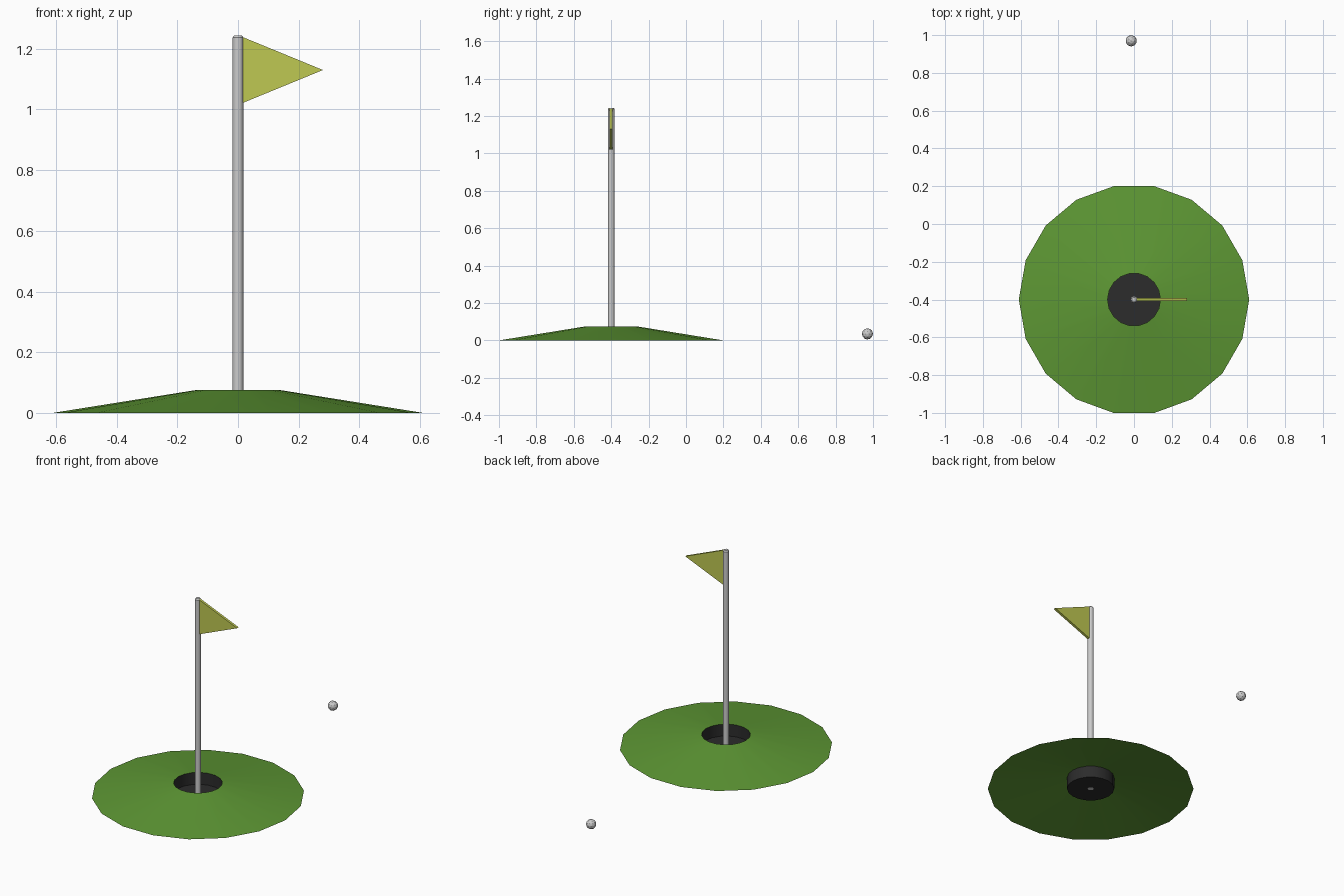
import bpy, bmesh, math

if "Cube" in bpy.data.objects:
    bpy.data.objects.remove(bpy.data.objects["Cube"])

CY = -0.4  # centre of the green in y


def material(name, rgb):
    m = bpy.data.materials.new(name)
    m.diffuse_color = (*rgb, 1.0)
    m.use_nodes = True
    m.node_tree.nodes["Principled BSDF"].inputs["Base Color"].default_value = m.diffuse_color
    return m


def add_object(name, bm, mat=None, smooth=False, loc=(0, CY, 0)):
    bmesh.ops.recalc_face_normals(bm, faces=bm.faces)
    me = bpy.data.meshes.new(name)
    bm.to_mesh(me)
    bm.free()
    ob = bpy.data.objects.new(name, me)
    bpy.context.collection.objects.link(ob)
    ob.location = loc
    if mat:
        me.materials.append(mat)
    if smooth:
        bpy.context.view_layer.objects.active = ob
        ob.select_set(True)
        bpy.ops.object.shade_smooth_by_angle(angle=math.radians(35))
        ob.select_set(False)
    return ob


def lathe(profile, sides, cap_start=False, cap_end=False, flip=False):
    """Revolve (radius, z) points around z."""
    bm = bmesh.new()
    rings = [[bm.verts.new((r * math.cos(2 * math.pi * i / sides),
                            r * math.sin(2 * math.pi * i / sides), z))
              for i in range(sides)] for r, z in profile]
    for a, b in zip(rings, rings[1:]):
        for i in range(sides):
            j = (i + 1) % sides
            bm.faces.new((a[i], a[j], b[j], b[i]))
    if cap_start:
        bm.faces.new(rings[0][::-1])
    if cap_end:
        bm.faces.new(rings[-1])
    return bm


green = material("grass", (0.11, 0.31, 0.034))
black = material("cup_black", (0.025, 0.025, 0.025))
yellow = material("flag_yellow", (0.52, 0.58, 0.085))

# Sloping green, open in the middle and underneath
add_object("putting_green", lathe([(0.61, 0), (0.14, 0.075)], 18), green, True)

# Cup sunk into the hole
cup = add_object("hole_cup", lathe([(0.14, 0.075), (0.14, 0.0)], 18, cap_end=True), black, True)

# Pole with a slightly bevelled top
add_object("flag_pole", lathe([(0.018, 0.0), (0.018, 1.237), (0.012, 1.244)], 12, True, True),
           None, True)

# Triangular pennant with thickness
bm = bmesh.new()
tri = [(0.012, 1.02), (0.28, 1.13), (0.012, 1.24)]
face = bm.faces.new([bm.verts.new((x, -0.008, z)) for x, z in tri])
ext = bmesh.ops.extrude_face_region(bm, geom=[face])
bmesh.ops.translate(bm, vec=(0, 0.016, 0),
                    verts=[v for v in ext["geom"] if isinstance(v, bmesh.types.BMVert)])
add_object("pennant", bm, yellow)

# Faceted ball
bm = bmesh.new()
bmesh.ops.create_icosphere(bm, subdivisions=2, radius=0.03)
add_object("ball", bm, loc=(-0.015, 0.97, 0.035))
